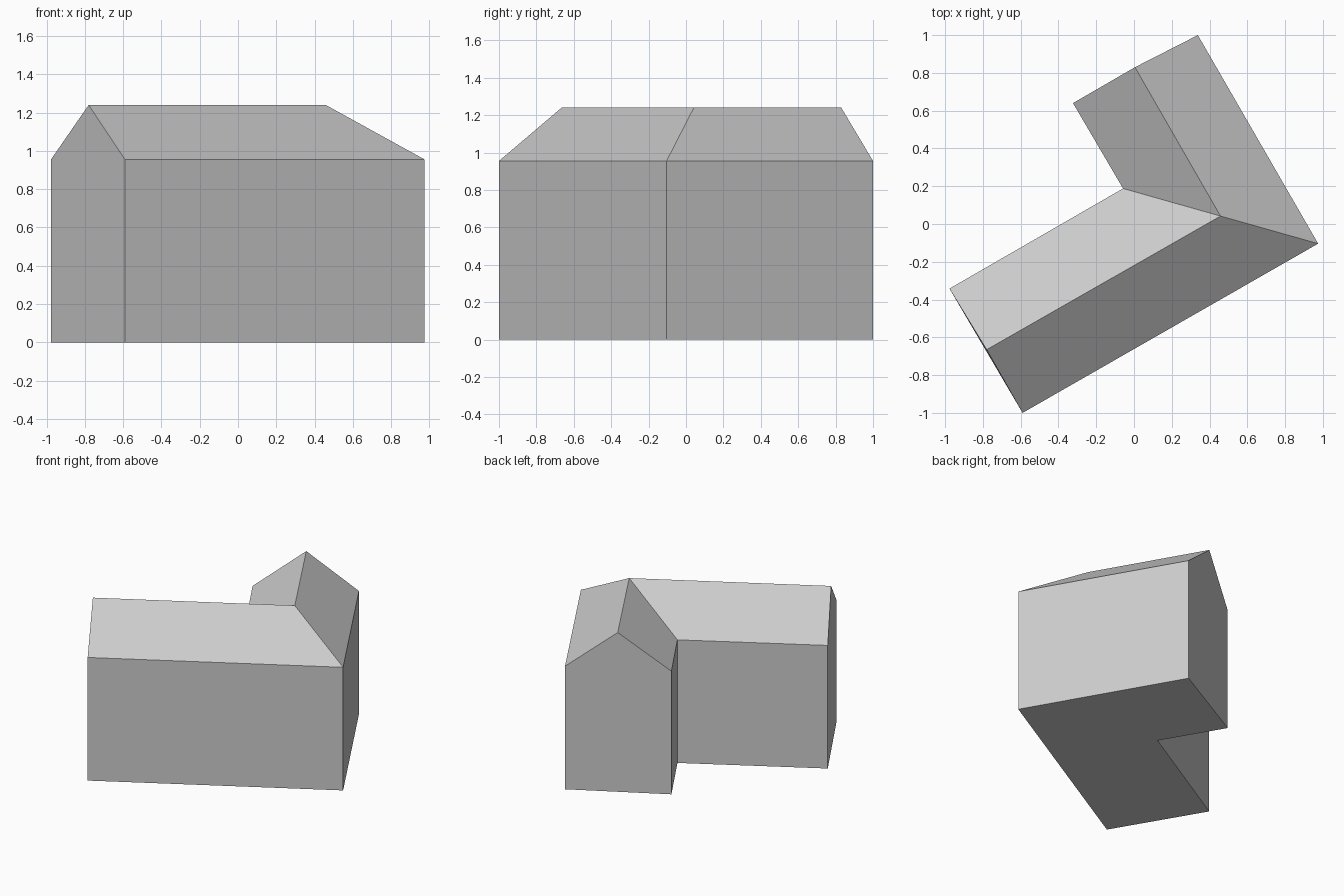
import bpy
import bmesh

cube = bpy.data.objects.get("Cube")
if cube:
    bpy.data.objects.remove(cube, do_unlink=True)

EAVE, RIDGE = 0.955, 1.24

# Plan of the bent house: outer wall, ridge and inner wall at each station
STATIONS = [
    ((-0.59, -1.0), (-0.78, -0.665), (-0.977, -0.342)),   # west gable
    ((0.975, -0.104), (0.458, 0.042), (-0.058, 0.188)),   # mitred corner
    ((0.338, 1.0), (0.005, 0.83), (-0.323, 0.64)),        # north gable
]

# One flat grey for the whole building
grey = bpy.data.materials.new("light grey")
grey.use_nodes = True
colour = (0.6, 0.6, 0.6, 1.0)
grey.diffuse_color = colour
grey.node_tree.nodes["Principled BSDF"].inputs["Base Color"].default_value = colour


def section(bm, outer, ridge, inner):
    """Five-cornered gable cross-section at one station."""
    corners = [(outer, 0), (outer, EAVE), (ridge, RIDGE), (inner, EAVE), (inner, 0)]
    return [bm.verts.new((*point, height)) for point, height in corners]


# Sweep the gable section around the corner
bm = bmesh.new()
rings = [section(bm, *station) for station in STATIONS]
for a, b in zip(rings, rings[1:]):
    for i in range(len(a)):
        j = (i + 1) % len(a)
        bm.faces.new((a[i], a[j], b[j], b[i]))

# Gable end walls
bm.faces.new(rings[0])
bm.faces.new(rings[-1])
bmesh.ops.recalc_face_normals(bm, faces=bm.faces)

mesh = bpy.data.meshes.new("house_walls_and_roof")
bm.to_mesh(mesh)
bm.free()
mesh.materials.append(grey)
house = bpy.data.objects.new("house_walls_and_roof", mesh)
bpy.context.collection.objects.link(house)
